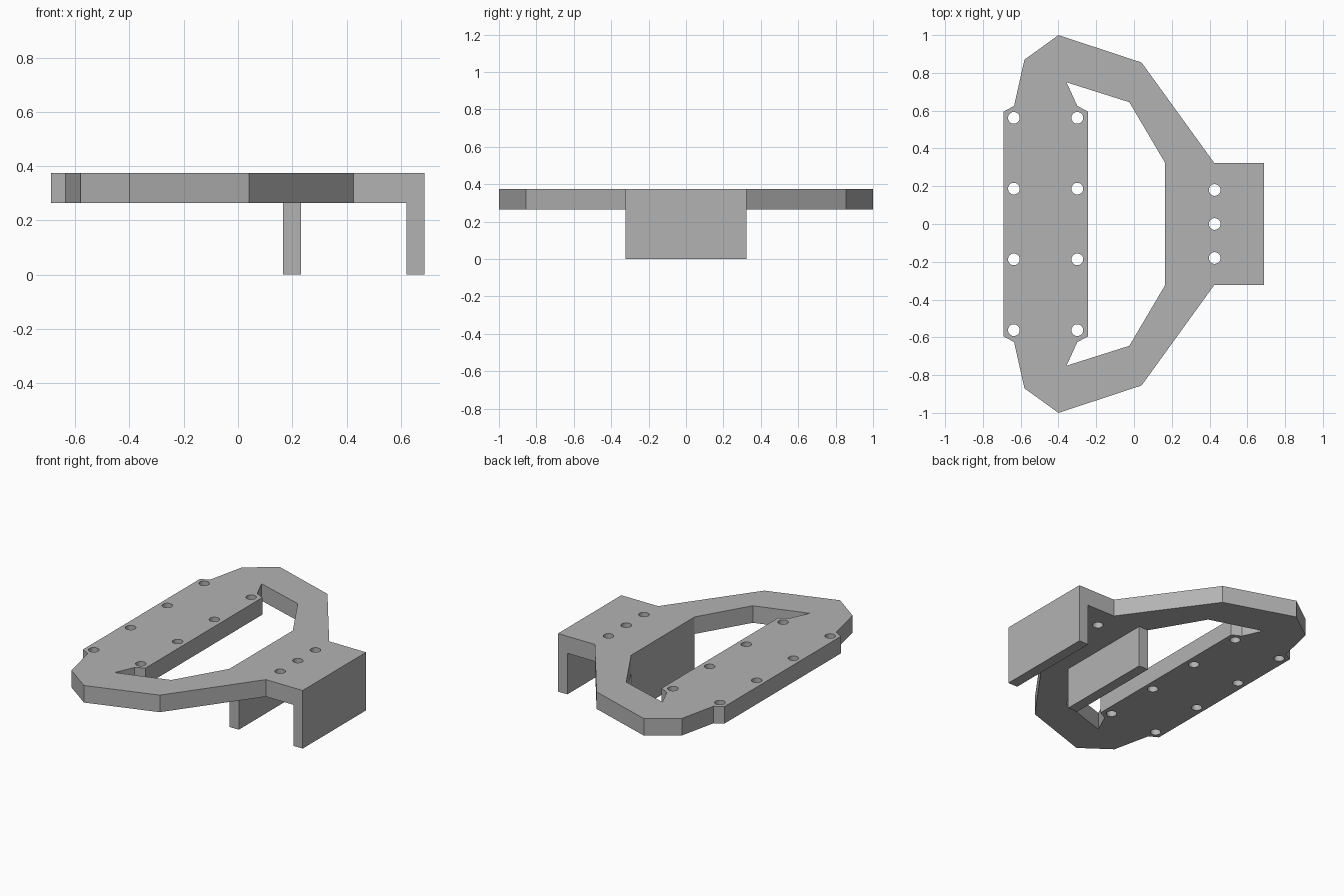
import bpy
import bmesh
from math import cos, sin, tau

cube = bpy.data.objects.get("Cube")
if cube:
    bpy.data.objects.remove(cube, do_unlink=True)

PLATE_BOTTOM, PLATE_TOP = 0.265, 0.375
FLANGE_HALF = 0.323

grey = bpy.data.materials.new("plain grey")
grey.use_nodes = True
grey.diffuse_color = (0.45, 0.45, 0.45, 1)
grey.node_tree.nodes["Principled BSDF"].inputs["Base Color"].default_value = grey.diffuse_color


def mirrored(half):
    """Close a half outline by mirroring it across the y = 0 line."""
    return half + [(x, -y) for x, y in reversed(half)]


def circle(cx, cy, radius=0.031, sides=32):
    return [(cx + radius * cos(tau * i / sides), cy + radius * sin(tau * i / sides))
            for i in range(sides)]


def slab(name, loops, bottom, top):
    """Extrude a flat outline with holes between two heights."""
    curve = bpy.data.curves.new(name, "CURVE")
    curve.dimensions = "2D"
    curve.fill_mode = "BOTH"
    curve.extrude = (top - bottom) / 2
    for loop in loops:
        spline = curve.splines.new("POLY")
        spline.points.add(len(loop) - 1)
        for point, (x, y) in zip(spline.points, loop):
            point.co = (x, y, 0, 1)
        spline.use_cyclic_u = True
    source = bpy.data.objects.new(name + "_outline", curve)
    bpy.context.collection.objects.link(source)
    bpy.context.view_layer.update()
    evaluated = source.evaluated_get(bpy.context.evaluated_depsgraph_get())
    mesh = bpy.data.meshes.new_from_object(evaluated)
    bpy.data.objects.remove(source, do_unlink=True)

    # Weld the caps to the walls and merge the flat triangles
    bm = bmesh.new()
    bm.from_mesh(mesh)
    bmesh.ops.remove_doubles(bm, verts=bm.verts, dist=0.0005)
    bmesh.ops.translate(bm, verts=bm.verts, vec=(0, 0, (top + bottom) / 2))
    bmesh.ops.recalc_face_normals(bm, faces=bm.faces)
    for face in bm.faces:
        face.smooth = False
    bm.to_mesh(mesh)
    bm.free()
    mesh.name = name
    mesh.materials.clear()
    mesh.materials.append(grey)
    obj = bpy.data.objects.new(name, mesh)
    bpy.context.collection.objects.link(obj)
    return obj


# Frame plate: outer rim, large opening and screw holes
rim = mirrored([(-0.69, 0.595), (-0.635, 0.625), (-0.58, 0.87), (-0.4, 1),
                (0.04, 0.855), (0.425, FLANGE_HALF), (0.688, FLANGE_HALF)])
opening = mirrored([(-0.243, 0.595), (-0.3, 0.625), (-0.357, 0.75),
                    (-0.025, 0.645), (0.165, FLANGE_HALF)])
holes = [circle(x, y) for x in (-0.636, -0.3) for y in (-0.562, -0.187, 0.187, 0.562)]
holes += [circle(0.427, y) for y in (-0.18, 0, 0.18)]
slab("frame_plate", [rim, opening] + holes, PLATE_BOTTOM, PLATE_TOP)

# Two flanges hanging below the clamp end
for name, x0, x1 in (("inner_flange", 0.165, 0.232), ("outer_flange", 0.621, 0.688)):
    slab(name, [mirrored([(x0, FLANGE_HALF), (x1, FLANGE_HALF)])], 0, PLATE_BOTTOM)
